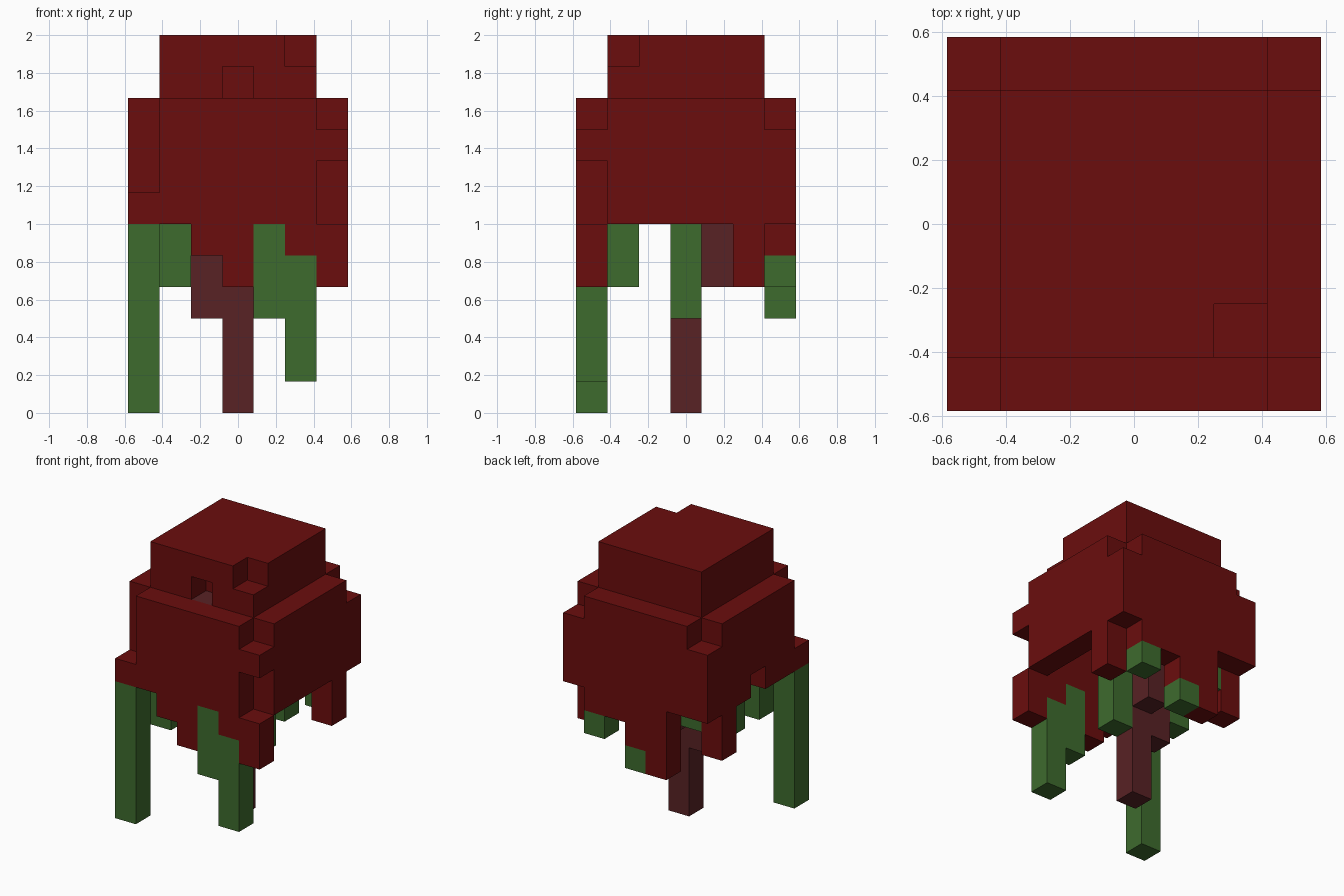
import bpy
import bmesh
from itertools import product
from mathutils import Vector

cube = bpy.data.objects.get("Cube")
if cube:
    bpy.data.objects.remove(cube, do_unlink=True)

CELL = 1 / 6      # edge length of one block
HALF = 3.5        # half the width of the block grid


def material(name, rgb):
    mat = bpy.data.materials.new(name)
    mat.use_nodes = True
    color = (*rgb, 1)
    mat.diffuse_color = color
    bsdf = mat.node_tree.nodes["Principled BSDF"]
    bsdf.inputs["Base Color"].default_value = color
    bsdf.inputs["Roughness"].default_value = 1
    return mat


def block(xs, ys, zs):
    """Cells of a box; each argument is a half-open (start, end) pair."""
    return set(product(range(*xs), range(*ys), range(*zs)))


def column(x, y, bottom, top):
    """Cells of a one-block-wide column."""
    return block((x, x + 1), (y, y + 1), (bottom, top))


def columns(*specs):
    return set().union(*(column(*s) for s in specs))


def build(name, cells, filled, mat):
    """Outer skin of a set of cells, with flat areas merged."""
    bm = bmesh.new()
    for cell in sorted(cells):
        for axis, side in product(range(3), (0, 1)):
            beside = list(cell)
            beside[axis] += 1 if side else -1
            if tuple(beside) in filled:
                continue
            u, v = (axis + 1) % 3, (axis + 2) % 3
            ring = []
            for du, dv in ((0, 0), (1, 0), (1, 1), (0, 1)):
                p = Vector(cell)
                p[axis] += side
                p[u] += du
                p[v] += dv
                ring.append(bm.verts.new((p - Vector((HALF, HALF, 0))) * CELL))
            bm.faces.new(ring if side else ring[::-1])
    bmesh.ops.remove_doubles(bm, verts=bm.verts, dist=CELL / 100)
    bmesh.ops.dissolve_limit(bm, angle_limit=0.01, verts=bm.verts, edges=bm.edges)
    mesh = bpy.data.meshes.new(name)
    bm.to_mesh(mesh)
    bm.free()
    mesh.materials.append(mat)
    bpy.context.collection.objects.link(bpy.data.objects.new(name, mesh))


red = material("dark red leaves", (0.145, 0.004, 0.004))
green = material("vine green", (0.048, 0.147, 0.027))
brown = material("reddish brown wood", (0.098, 0.016, 0.018))

inner, outer = (1, 6), (0, 7)

# Crown cap with a missing corner block and a small hole in front
crown_top = block(inner, inner, (10, 12)) - {(5, 1, 11), (3, 1, 10)}

# Hollow crown wall: a cross of side plates with the middle left open
crown_wall = block(inner, outer, (6, 10)) | block(outer, inner, (6, 10))
crown_wall -= block(inner, inner, (6, 10))
crown_wall -= {(0, 3, 6)}

# Blocks filling parts of the crown corners
crown_corners = columns((0, 0, 6, 7), (6, 0, 8, 9), (0, 6, 6, 9), (6, 6, 6, 9))

# Leaves drooping below the crown
hanging_leaves = columns(
    (2, 0, 5, 6), (3, 0, 4, 6), (5, 0, 5, 6), (6, 0, 4, 6),
    (6, 5, 4, 6), (0, 5, 4, 6),
    (5, 6, 5, 6), (4, 6, 5, 6), (3, 6, 4, 6), (2, 6, 3, 6))

# Trunk and its short branches
trunk = column(3, 3, 0, 10)
branches = columns((2, 3, 3, 5), (3, 4, 4, 6), (3, 1, 9, 10), (3, 2, 9, 10))

# Vines on the outside and around the trunk
outer_vines = columns((0, 0, 0, 6), (4, 0, 3, 6), (5, 0, 1, 5),
                      (5, 6, 4, 5), (3, 6, 3, 4))
inner_vines = columns((1, 1, 4, 6), (1, 3, 4, 6), (4, 3, 3, 6), (1, 5, 5, 6))

parts = {
    "crown_top": (crown_top, red),
    "crown_wall": (crown_wall, red),
    "crown_corners": (crown_corners, red),
    "hanging_leaves": (hanging_leaves, red),
    "trunk": (trunk, brown),
    "branches": (branches, brown),
    "outer_vines": (outer_vines, green),
    "inner_vines": (inner_vines, green),
}
filled = set().union(*(cells for cells, _ in parts.values()))
for name, (cells, mat) in parts.items():
    build(name, cells, filled, mat)
